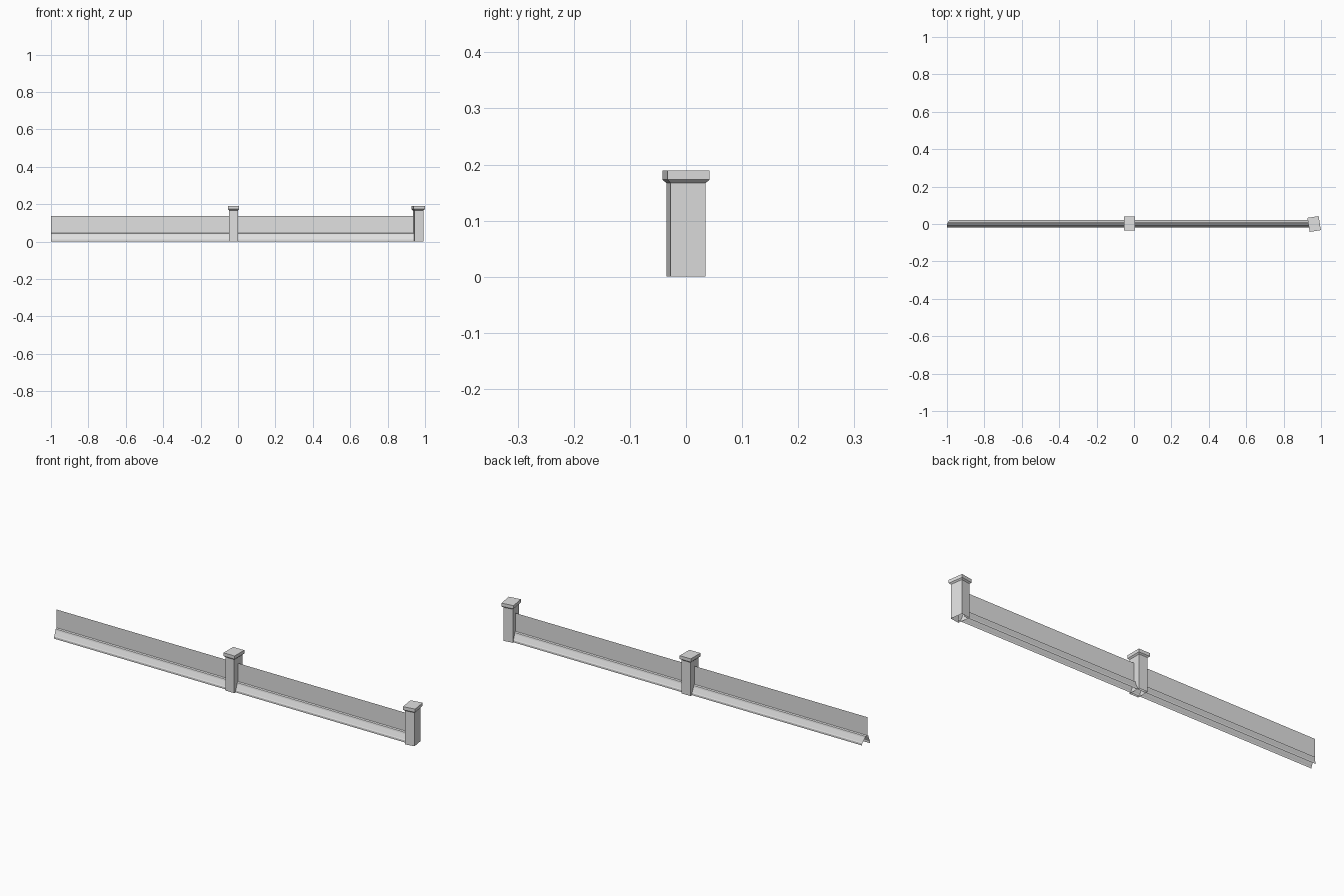
import bpy, bmesh, math

if "Cube" in bpy.data.objects:
    bpy.data.objects.remove(bpy.data.objects["Cube"])

# One plain colour for the whole model
grey = bpy.data.materials.new("light_grey")
grey.diffuse_color = (0.75, 0.75, 0.75, 1)
grey.use_nodes = True
grey.node_tree.nodes["Principled BSDF"].inputs["Base Color"].default_value = grey.diffuse_color


def make_object(name, bm):
    bmesh.ops.remove_doubles(bm, verts=bm.verts, dist=1e-5)
    mesh = bpy.data.meshes.new(name)
    bm.to_mesh(mesh)
    bm.free()
    mesh.materials.append(grey)
    ob = bpy.data.objects.new(name, mesh)
    bpy.context.collection.objects.link(ob)
    return ob


def make_post(name, x, y, angle):
    """Hollow post, open at the bottom, with a flared flat cap."""
    bm = bmesh.new()
    # half width, half depth, height of each ring
    rings = [(0.024, 0.0315, 0.0), (0.024, 0.0315, 0.167),
             (0.0305, 0.038, 0.173), (0.0305, 0.038, 0.189)]
    loops = [[bm.verts.new((sx * w, sy * d, z))
              for sx, sy in ((-1, -1), (1, -1), (1, 1), (-1, 1))]
             for w, d, z in rings]
    for a, b in zip(loops, loops[1:]):
        for i in range(4):
            j = (i + 1) % 4
            bm.faces.new((a[i], a[j], b[j], b[i]))
    bm.faces.new(loops[-1])
    ob = make_object(name, bm)
    ob.location = (x, y, 0)
    ob.rotation_euler.z = angle


X_RIGHT = 0.96
Y_MID = 0.0015


def make_skin(name, profile):
    """Open strip along x; its left end is mitred on the back side."""
    bm = bmesh.new()
    pairs = []
    for y, z in profile:
        left = -1 + max(0, y) * 0.7
        pairs.append((bm.verts.new((left, y + Y_MID, z)),
                      bm.verts.new((X_RIGHT, y + Y_MID, z))))
    for (a, b), (c, d) in zip(pairs, pairs[1:]):
        bm.faces.new((a, c, d, b))
    make_object(name, bm)


# Curb: moulded skirting on both sides of the panel, open underneath
half = [(0.0205, 0.0), (0.0205, 0.010), (0.018, 0.014),
        (0.009, 0.035), (0.007, 0.043), (0.0, 0.046)]
make_skin("back_curb", half)
make_skin("front_curb", [(-y, z) for y, z in reversed(half)])

# Thin upright panel
make_skin("panel", [(0, 0.046), (0, 0.137)])

# Posts
make_post("middle_post", -0.024, 0.002, 0)
make_post("end_post", 0.963, 0, math.radians(9))
